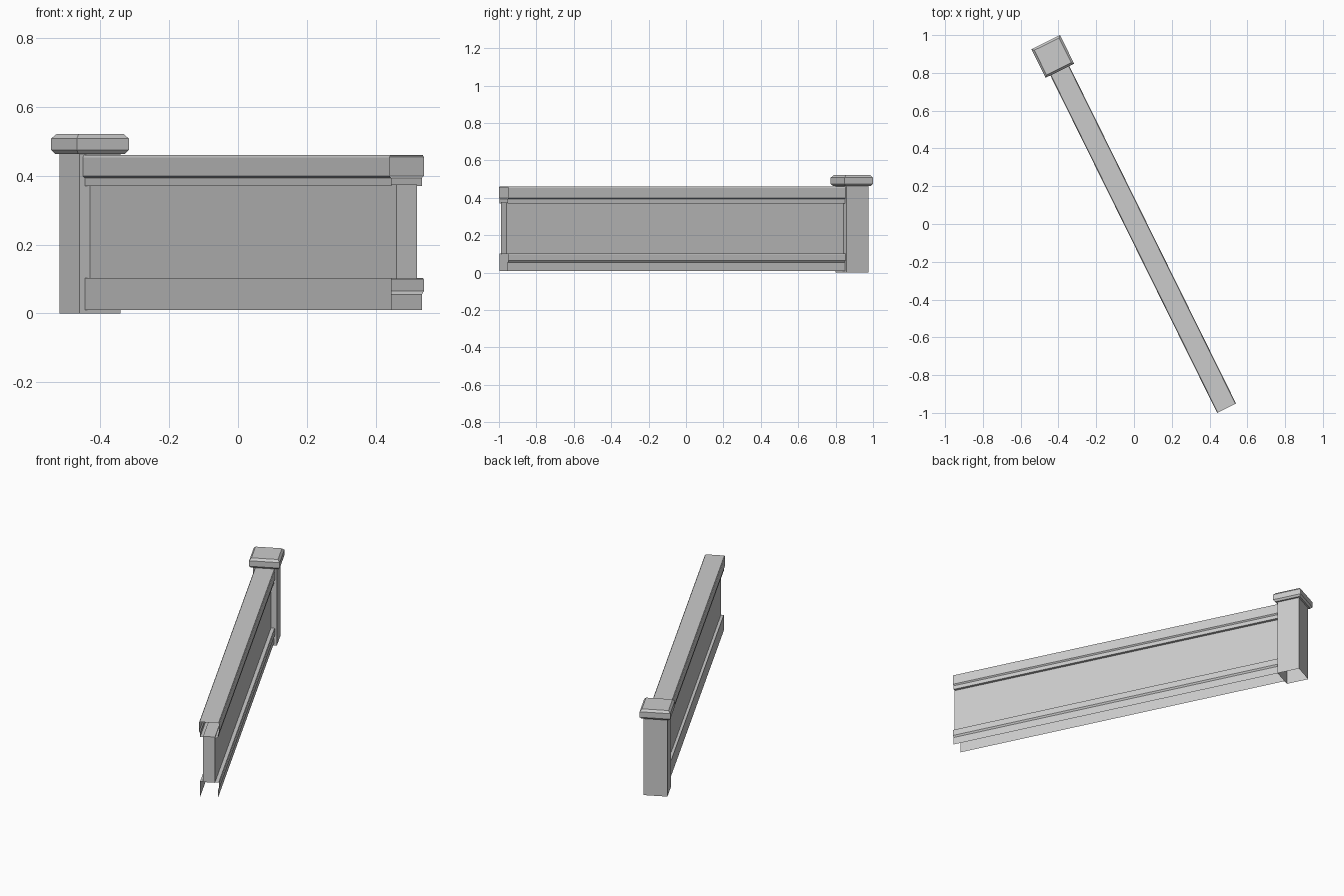
import bpy, bmesh, math
from mathutils import Matrix

if "Cube" in bpy.data.objects:
    bpy.data.objects.remove(bpy.data.objects["Cube"])

# Local frame: origin at the post, x along the wall, y across it
FRAME = Matrix.Translation((-0.43, 0.887, 0)) @ Matrix.Rotation(math.atan2(-0.8965, 0.443), 4, 'Z')
START, END = 0.066, 2.077


def make(name, bm):
    bmesh.ops.recalc_face_normals(bm, faces=bm.faces)
    me = bpy.data.meshes.new(name)
    bm.to_mesh(me)
    bm.free()
    ob = bpy.data.objects.new(name, me)
    ob.matrix_world = FRAME
    bpy.context.collection.objects.link(ob)
    return ob


def sweep(name, profile, cap_end=False):
    """Run an open (y, z) profile along the wall as a thin sheet."""
    bm = bmesh.new()
    a = [bm.verts.new((START, y, z)) for y, z in profile]
    b = [bm.verts.new((END, y, z)) for y, z in profile]
    for i in range(len(profile) - 1):
        bm.faces.new((a[i], a[i + 1], b[i + 1], b[i]))
    if cap_end:
        bm.faces.new(b)
    return make(name, bm)


def square_stack(name, rings, close_top):
    """Stack square rings of (half width, z)."""
    bm = bmesh.new()
    loops = [[bm.verts.new((sx * h, sy * h, z)) for sx, sy in
              ((-1, -1), (1, -1), (1, 1), (-1, 1))] for h, z in rings]
    for lo, hi in zip(loops, loops[1:]):
        for i in range(4):
            j = (i + 1) % 4
            bm.faces.new((lo[i], lo[j], hi[j], hi[i]))
    if close_top:
        bm.faces.new(loops[-1])
    return make(name, bm)


# Post, open underneath, and its bevelled cap
square_stack("post", [(0.066, 0.0), (0.066, 0.464)], False)
square_stack("post_cap", [(0.066, 0.464), (0.076, 0.464), (0.0845, 0.475),
                          (0.0845, 0.508), (0.073, 0.521)], True)

# Top rail, hollow with stepped sides
side = [(0.033, 0.37), (0.049, 0.37), (0.049, 0.393), (0.056, 0.4),
        (0.056, 0.453), (0.052, 0.46)]
sweep("top_rail", [(-y, z) for y, z in side] + side[::-1])

# Wall panel, with a closed free end
sweep("wall_panel", [(-0.033, 0.10), (-0.033, 0.375), (0.033, 0.375), (0.033, 0.10)], True)

# Base skirts: plain on one side, stepped on the other
sweep("plain_skirt", [(-0.033, 0.103), (-0.049, 0.103), (-0.049, 0.01)])
sweep("stepped_skirt", [(0.033, 0.103), (0.053, 0.103), (0.056, 0.097), (0.056, 0.065),
                        (0.049, 0.055), (0.049, 0.01)])
